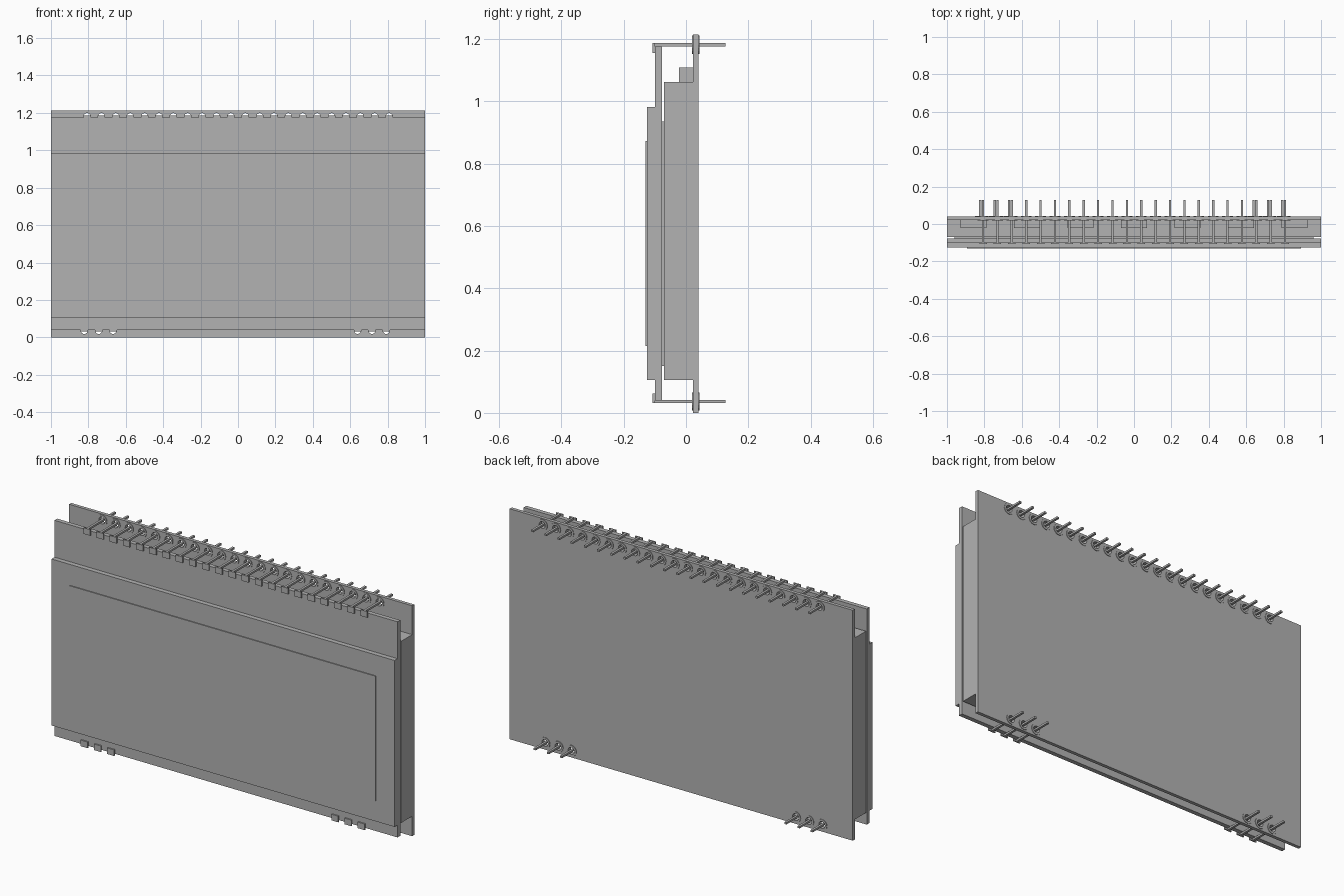
import bpy, bmesh
from math import pi
from mathutils import Matrix, Vector

cube = bpy.data.objects.get("Cube")
if cube:
    bpy.data.objects.remove(cube, do_unlink=True)

grey = bpy.data.materials.new("plain grey")
grey.use_nodes = True
COLOUR = (0.45, 0.45, 0.45, 1)
grey.diffuse_color = COLOUR
grey.node_tree.nodes["Principled BSDF"].inputs["Base Color"].default_value = COLOUR


def add_box(bm, x, y, z):
    """Box from (min, max) ranges."""
    size = Vector((x[1] - x[0], y[1] - y[0], z[1] - z[0]))
    centre = Vector((sum(x), sum(y), sum(z))) / 2
    bmesh.ops.create_cube(bm, size=1, matrix=Matrix.Translation(centre) @ Matrix.Diagonal(size).to_4x4())


def add_ring(bm, x, z, y, inner, outer, sides=16):
    """Flat washer with its axis along y."""
    rot = Matrix.Rotation(pi / 2, 4, "X")
    loops = []
    for r, depth in ((inner, y[0]), (outer, y[0]), (outer, y[1]), (inner, y[1])):
        place = Matrix.Translation((x, depth, z)) @ rot
        loops.append(bmesh.ops.create_circle(bm, segments=sides, radius=r, matrix=place)["verts"])
    for a, b in zip(loops, loops[1:] + loops[:1]):
        for i in range(sides):
            j = (i + 1) % sides
            bm.faces.new((a[i], a[j], b[j], b[i]))


def finish(bm, name):
    bmesh.ops.recalc_face_normals(bm, faces=bm.faces)
    mesh = bpy.data.meshes.new(name)
    bm.to_mesh(mesh)
    bm.free()
    mesh.materials.append(grey)
    obj = bpy.data.objects.new(name, mesh)
    bpy.context.collection.objects.link(obj)
    return obj


def box(name, x, y, z):
    bm = bmesh.new()
    add_box(bm, x, y, z)
    return finish(bm, name)


# Stacked sheets, back to front
FULL = (-1, 1)
board = box("circuit_board", FULL, (0.022, 0.04), (0, 1.214))
box("backlight_block", FULL, (-0.07, 0.022), (0.105, 1.062))
box("rear_polariser", (-0.96, 0.96), (-0.077, -0.07), (0.15, 0.935))
box("rear_glass", FULL, (-0.1, -0.077), (0.04, 1.176))
box("front_glass", FULL, (-0.125, -0.1), (0.105, 0.982))
box("front_polariser", (-0.893, 0.893), (-0.13, -0.125), (0.215, 0.872))

# Tabs along the top of the backlight
bm = bmesh.new()
for i in range(-3, 4):
    c = i * 0.286
    add_box(bm, (c - 0.07, c + 0.07), (-0.022, 0.022), (1.062, 1.108))
finish(bm, "backlight_tabs")

# Pin positions: (x, z, direction in which the clip grips the glass)
PITCH = 0.0769
pins = [(-0.807 + i * PITCH, 1.181, -1) for i in range(22)]
pins += [(-0.822 + i * PITCH, 0.036, 1) for i in (0, 1, 2, 19, 20, 21)]

pin_bm, pad_bm, hole_bm = bmesh.new(), bmesh.new(), bmesh.new()
for x, z, d in pins:
    # Straight lead and the clip plate bearing on the front of the rear glass
    add_box(pin_bm, (x - 0.006, x + 0.006), (-0.1, 0.127), (z - 0.005, z + 0.005))
    clip = sorted((z - d * 0.005, z + d * 0.027))
    add_box(pin_bm, (x - 0.02, x + 0.02), (-0.107, -0.1), clip)
    # Plated ring and drilled hole
    add_ring(pad_bm, x, z, (0.019, 0.043), 0.018, 0.029)
    bmesh.ops.create_cone(hole_bm, cap_ends=True, segments=16, radius1=0.0185, radius2=0.0185, depth=0.1,
                          matrix=Matrix.Translation((x, 0.03, z)) @ Matrix.Rotation(pi / 2, 4, "X"))
finish(pin_bm, "clip_pins")
finish(pad_bm, "solder_pads")

# Drill the board
drill = finish(hole_bm, "hole_cutter")
drill.hide_render = True
mod = board.modifiers.new("holes", "BOOLEAN")
mod.operation = "DIFFERENCE"
mod.solver = "EXACT"
mod.object = drill
depsgraph = bpy.context.evaluated_depsgraph_get()
drilled = bpy.data.meshes.new_from_object(board.evaluated_get(depsgraph))
board.modifiers.clear()
board.data = drilled
bpy.data.objects.remove(drill, do_unlink=True)
